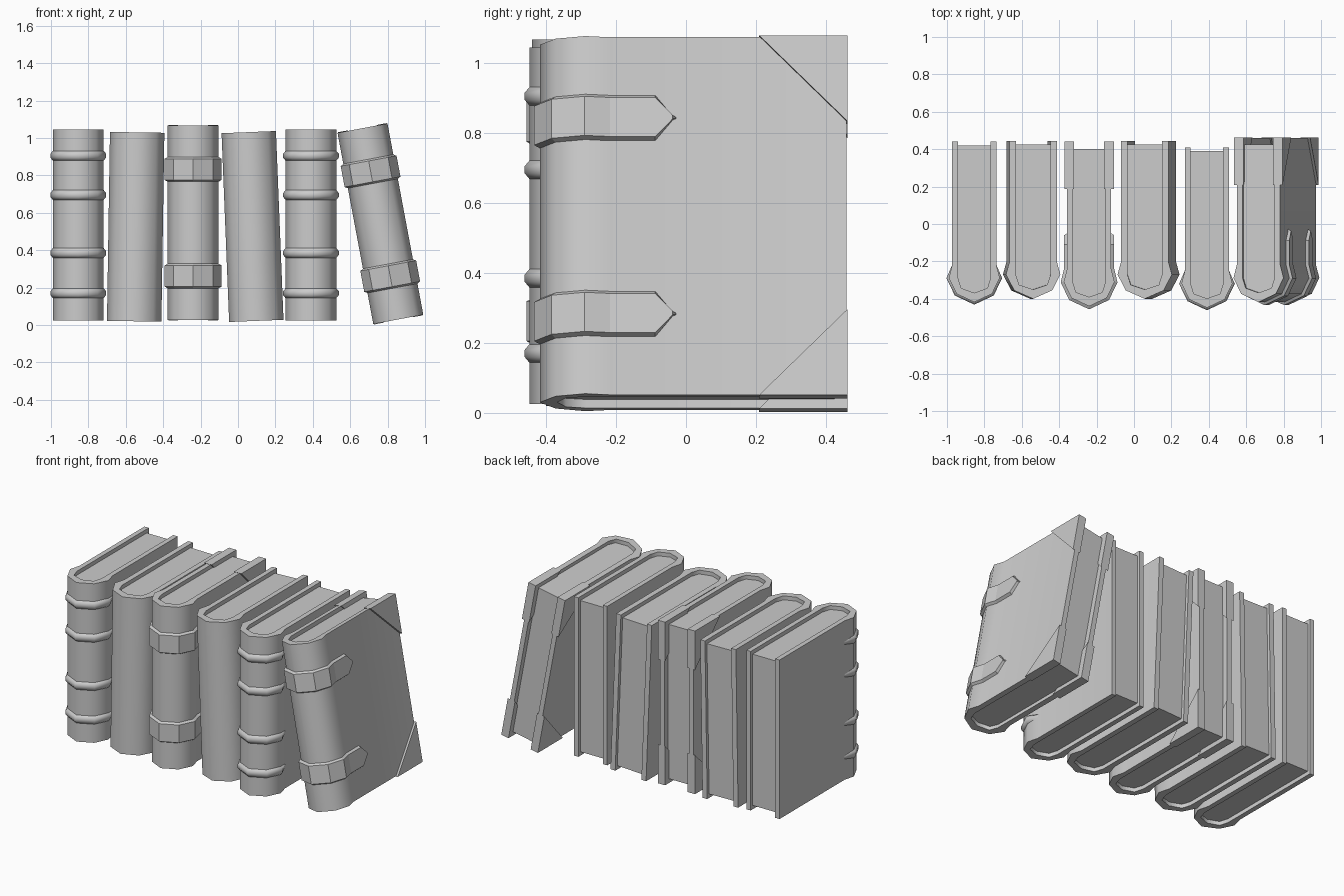
import bpy
import bmesh
from math import radians
from mathutils import Vector

if "Cube" in bpy.data.objects:
    bpy.data.objects.remove(bpy.data.objects["Cube"], do_unlink=True)

grey = bpy.data.materials.new("plain_grey")
grey.use_nodes = True
COLOUR = (0.6, 0.6, 0.6, 1)
grey.diffuse_color = COLOUR
grey.node_tree.nodes["Principled BSDF"].inputs["Base Color"].default_value = COLOUR


def finish(bm, name, parent, smooth=True):
    """Turn a bmesh into a named object hung on its book."""
    bmesh.ops.recalc_face_normals(bm, faces=bm.faces)
    mesh = bpy.data.meshes.new(name)
    bm.to_mesh(mesh)
    bm.free()
    mesh.materials.append(grey)
    obj = bpy.data.objects.new(name, mesh)
    bpy.context.collection.objects.link(obj)
    obj.parent = parent
    if smooth:
        bpy.ops.object.select_all(action="DESELECT")
        obj.select_set(True)
        bpy.context.view_layer.objects.active = obj
        bpy.ops.object.shade_smooth_by_angle(angle=radians(60))


def prism(bm, points, offset):
    """Extrude a closed outline along an offset vector."""
    face = bm.faces.new([bm.verts.new(p) for p in points])
    new = bmesh.ops.extrude_face_region(bm, geom=[face], use_keep_orig=True)["geom"]
    verts = [v for v in new if isinstance(v, bmesh.types.BMVert)]
    bmesh.ops.translate(bm, vec=offset, verts=verts)


def mirrored(half):
    """Complete a half outline that starts on the centre line."""
    return [(-p[0], *p[1:]) for p in reversed(half[1:])] + half


def wrap(bm, half, z, section):
    """Sweep a raised section round the spine; path is (x, y, height, lift)."""
    path = mirrored(half)
    rows = []
    for i, (x, y, height, lift) in enumerate(path):
        a = Vector(path[max(i - 1, 0)][:2])
        b = Vector(path[min(i + 1, len(path) - 1)][:2])
        along = (b - a).normalized()
        out = Vector((along.y, -along.x))
        rows.append([bm.verts.new((x + out.x * o * lift, y + out.y * o * lift,
                                   z + s * height)) for s, o in section])
    n = len(section)
    for r, q in zip(rows, rows[1:]):
        for k in range(n):
            bm.faces.new((r[k], r[(k + 1) % n], q[(k + 1) % n], q[k]))
    bm.faces.new(rows[0])
    bm.faces.new(rows[-1])


RIB = [(-1, -0.004), (-1, 0), (-0.4, 0.013), (0.4, 0.013), (1, 0), (1, -0.004)]
STRAP = [(-1, -0.005), (-1, 0), (-0.86, 0.016), (0.86, 0.016), (1, 0), (1, -0.005)]


def book(name, x, y, z, lean, height, front, back, wide=1.0, page_gap=0.02, trim=None):
    root = bpy.data.objects.new(name, None)
    bpy.context.collection.objects.link(root)
    root.location = (x, y, z)
    root.rotation_euler.y = radians(lean)

    # Cover: rounded spine and two boards as one folded shell
    spine = [(0, front), (0.095 * wide, front + 0.045),
             (0.136 * wide, front + 0.13), (0.118 * wide, front + 0.2)]
    inner = [(0, front + 0.05), (0.07 * wide, front + 0.075), (0.087 * wide, front + 0.13)]
    outer = spine + [(0.118 * wide, back)]
    lining = inner + [(0.087 * wide, back)]
    bm = bmesh.new()
    outline = mirrored(outer) + mirrored(lining)[::-1]
    prism(bm, [(px, py, 0) for px, py in outline], (0, 0, height))
    finish(bm, name + "_cover", root)

    # Page block, set in from the boards
    bm = bmesh.new()
    edge = mirrored([(px * 1.02, py - 0.002) for px, py in inner]
                    + [(0.089 * wide, back - page_gap)])
    prism(bm, [(px, py, 0.025) for px, py in edge], (0, 0, height - 0.05))
    finish(bm, name + "_pages", root, smooth=False)

    # Raised ribs across the spine
    if trim == "ribs":
        bm = bmesh.new()
        for level in (0.145, 0.36, 0.67, 0.88):
            half = [(px, py, 0.026, 1) for px, py in spine[:3]]
            half.append((*spine[3], 0.012, 0))
            wrap(bm, half, level, RIB)
        finish(bm, name + "_ribs", root)

    # Pointed straps round the spine, and corner guards on the boards
    if trim == "straps":
        bm = bmesh.new()
        side = spine[3][0]
        half = [(px, py, 0.066, 1) for px, py in spine]
        half += [(side, -0.11, 0.066, 1), (side, -0.06, 0.006, 1), (side, -0.05, 0.002, 0)]
        for level in (0.235, 0.805):
            wrap(bm, half, level, STRAP)
        finish(bm, name + "_straps", root, smooth=False)

        bm = bmesh.new()
        for s in (-1, 1):
            for level, step in ((-0.003, 1), (height + 0.003, -1)):
                tri = [(back + 0.003, level), (back - 0.25, level),
                       (back + 0.003, level + step * 0.25)]
                prism(bm, [(s * 0.08, py, pz) for py, pz in tri], (s * 0.052, 0, 0))
        finish(bm, name + "_corners", root, smooth=False)


book("ribbed_book_a", -0.854, 0, 0.025, 0, 1.02, -0.418, 0.44, trim="ribs")
book("plain_book_a", -0.555, 0, 0.02, 0.9, 1.01, -0.40, 0.445, wide=1.07)
book("strapped_book_a", -0.24, 0, 0.027, 0, 1.04, -0.44, 0.437, page_gap=0.035, trim="straps")
book("plain_book_b", 0.098, 0, 0.022, -2.3, 1.01, -0.40, 0.445, wide=1.07)
book("ribbed_book_b", 0.39, -0.03, 0.025, 0, 1.02, -0.418, 0.44, trim="ribs")
book("strapped_book_b", 0.857, 0.022, 0.03, -10.6, 1.04, -0.44, 0.437, page_gap=0.035, trim="straps")
